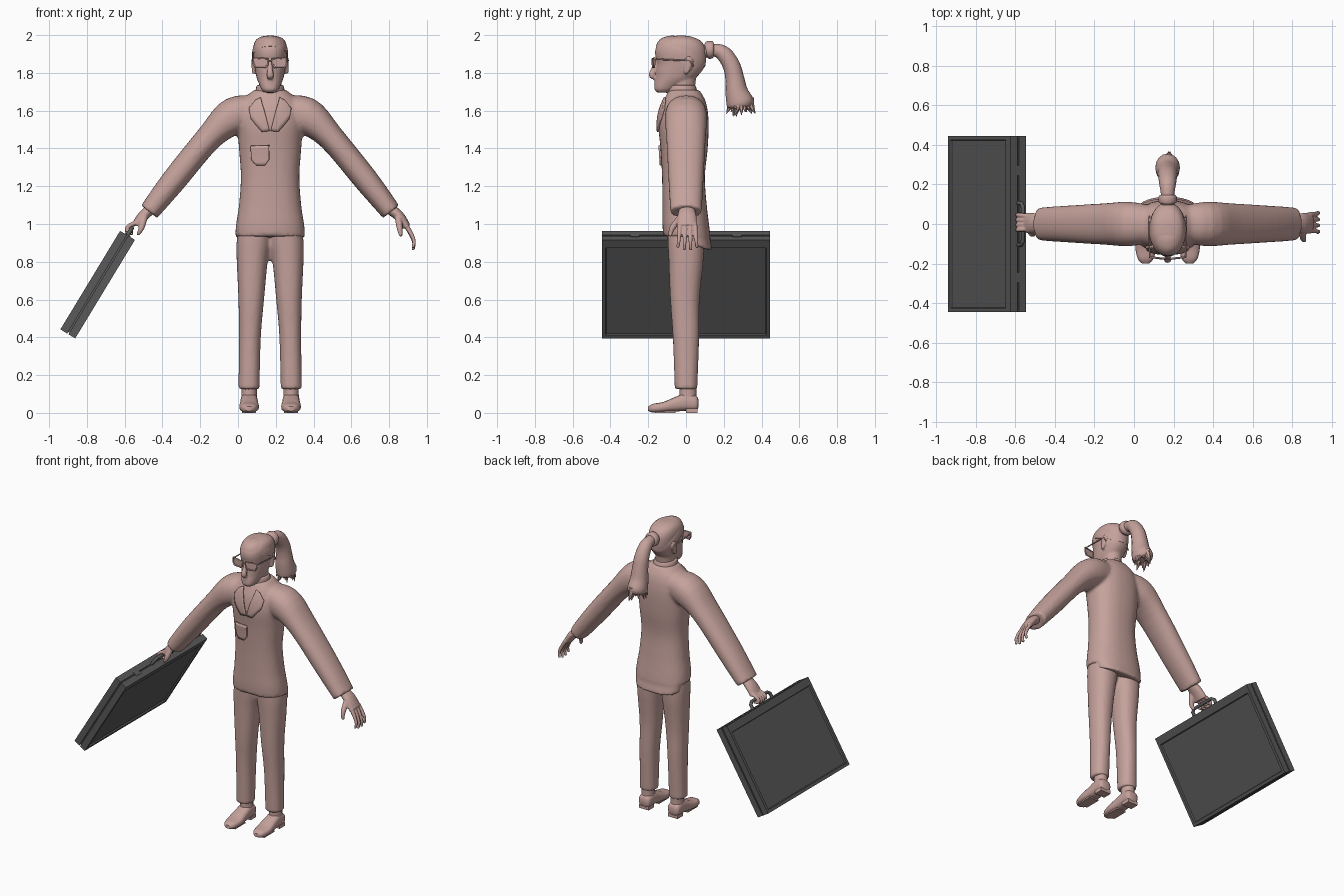
import bpy, bmesh, math, random
from mathutils import Vector, Matrix

random.seed(3)
if "Cube" in bpy.data.objects:
    bpy.data.objects.remove(bpy.data.objects["Cube"])

CX = 0.17                      # centre line of the figure
X, Y, Z = Vector((1, 0, 0)), Vector((0, 1, 0)), Vector((0, 0, 1))


def material(name, rgb):
    m = bpy.data.materials.new(name)
    m.use_nodes = True
    m.diffuse_color = (*rgb, 1)
    m.node_tree.nodes["Principled BSDF"].inputs["Base Color"].default_value = (*rgb, 1)
    return m


CLAY = material("dusty pink", (0.56, 0.36, 0.33))
DARK = material("charcoal", (0.1, 0.1, 0.1))


def resample(pts, steps=4):
    """Catmull-Rom through tuples of equal length."""
    out = []
    for i in range(len(pts) - 1):
        quad = zip(pts[max(i - 1, 0)], pts[i], pts[i + 1], pts[min(i + 2, len(pts) - 1)])
        quad = list(quad)
        for k in range(steps):
            t = k / steps
            out.append([b + 0.5 * t * (c - a + t * (2 * a - 5 * b + 4 * c - d + t * (3 * (b - c) + d - a)))
                        for a, b, c, d in quad])
    return out + [list(pts[-1])]


def tube(bm, pts, side, tangent=None, n=20, power=1.0):
    """Loft rings (x, y, z, radius across, radius along side) into a closed skin."""
    pts = resample(pts)
    rings = []
    for i, p in enumerate(pts):
        a, b = pts[max(i - 1, 0)], pts[min(i + 1, len(pts) - 1)]
        t = tangent or (Vector(b[:3]) - Vector(a[:3]))
        u = t.cross(side).normalized()
        ring = []
        for k in range(n):
            w = 2 * math.pi * k / n
            c, s = math.cos(w), math.sin(w)
            c, s = [math.copysign(abs(q) ** power, q) for q in (c, s)]
            ring.append(bm.verts.new(Vector(p[:3]) + u * c * max(p[3], 0.001) + side * s * max(p[4], 0.001)))
        rings.append(ring)
    for lo, hi in zip(rings, rings[1:]):
        for k in range(n):
            bm.faces.new((lo[k], lo[(k + 1) % n], hi[(k + 1) % n], hi[k]))
    bm.faces.new(rings[0])
    bm.faces.new(rings[-1])


def finish(name, bm, mat, voxel=0, angle=45):
    bmesh.ops.recalc_face_normals(bm, faces=bm.faces)
    me = bpy.data.meshes.new(name)
    bm.to_mesh(me)
    bm.free()
    ob = bpy.data.objects.new(name, me)
    bpy.context.collection.objects.link(ob)
    me.materials.append(mat)
    bpy.ops.object.select_all(action="DESELECT")
    ob.select_set(True)
    bpy.context.view_layer.objects.active = ob
    if voxel:                  # blend overlapping lofts into one skin
        r = ob.modifiers.new("blend", "REMESH")
        r.mode, r.voxel_size, r.use_smooth_shade = "VOXEL", voxel, True
        s = ob.modifiers.new("relax", "SMOOTH")
        s.factor, s.iterations = 0.5, 4
    else:
        bpy.ops.object.shade_smooth_by_angle(angle=math.radians(angle))
    return ob


def wire(name, paths, radius, mat, cyclic=False):
    cu = bpy.data.curves.new(name, "CURVE")
    cu.dimensions, cu.bevel_depth, cu.bevel_resolution = "3D", radius, 2
    cu.use_fill_caps = True
    for path in paths:
        sp = cu.splines.new("POLY")
        sp.points.add(len(path) - 1)
        for q, p in zip(sp.points, path):
            q.co = (*p, 1)
        sp.use_cyclic_u = cyclic
    cu.materials.append(mat)
    ob = bpy.data.objects.new(name, cu)
    bpy.context.collection.objects.link(ob)
    return ob


def stack(rows):
    """Rows of height, half width, front y, back y as upright ring data."""
    return [(CX, (f + b) / 2, z, (b - f) / 2, w) for z, w, f, b in rows]


# Jacket: body, dropped back hem and both sleeves
bm = bmesh.new()
tube(bm, stack([(0.935, .185, -.12, .13), (1.0, .18, -.125, .122), (1.1, .165, -.125, .11),
                (1.25, .155, -.127, .1), (1.4, .165, -.135, .115), (1.52, .172, -.147, .12),
                (1.6, .165, -.137, .115), (1.66, .14, -.115, .1), (1.71, .085, -.09, .07)]),
     X, Z, 32, 0.85)
tube(bm, [(CX, 0.045, 0.885, .1, .165), (CX, 0.03, 0.96, .1, .17), (CX, 0.02, 1.05, .09, .15)],
     X, Vector((0, 0.3, 1)), 32, 0.85)
for s in (-1, 1):
    tube(bm, [(CX + s * d, 0, z, r, ry) for d, z, r, ry in (
        (.06, 1.595, .08, .09), (.19, 1.572, .1, .112), (.32, 1.46, .071, .105),
        (.51, 1.23, .066, .093), (.64, 1.065, .054, .084))], Y, None, 24, 0.9)
jacket = finish("jacket", bm, CLAY, 0.011)

# Trousers
bm = bmesh.new()
for s in (-1, 1):
    tube(bm, [(CX + s * d, y, z, ry, w) for z, d, w, y, ry in (
        (1.0, .08, .085, 0, .1), (.9, .088, .09, 0, .097), (.8, .095, .082, 0, .092),
        (.6, .1, .068, -.006, .078), (.4, .107, .058, 0, .07), (.125, .112, .056, 0, .06))],
         X, -Z, 24, 0.9)
finish("trousers", bm, CLAY, 0.011)

# Shoes with heel blocks and ankles
for s, label in ((-1, "right"), (1, "left")):
    x = CX + s * 0.111
    bm = bmesh.new()
    tube(bm, [(x, y, z, h, w) for y, z, h, w in (
        (.066, .05, .02, .025), (.052, .052, .04, .042), (0, .058, .047, .045), (-.06, .045, .038, .048),
        (-.12, .031, .027, .052), (-.175, .025, .023, .04), (-.2, .022, .012, .018))],
         X, -Y, 20, 0.75)
    tube(bm, [(x, 0.01, z, r, r * .9) for z, r in ((.06, .047), (.1, .045), (.15, .045))], X, Z, 16)
    bmesh.ops.create_cube(bm, size=1, matrix=Matrix.Translation((x, .03, .012)) @ Matrix.Diagonal((.075, .06, .024, 1)))
    bmesh.ops.create_cube(bm, size=1, matrix=Matrix.Translation((x, -.11, .005)) @ Matrix.Diagonal((.07, .11, .01, 1)))
    finish(label + "_shoe", bm, CLAY)

# Hands: one relaxed, one curled round the case handle
HANDS = {
    "left": (((.79, 1.09), (.85, 1.045), (.893, .985)),
             ((.885, 1.0), (.916, .945), (.932, .9), (.926, .862)),
             ((.85, -.03, 1.03), (.855, -.072, .98), (.862, -.085, .935))),
    "right": (((-.45, 1.09), (-.505, 1.04), (-.54, .995)),
              ((-.53, 1.01), (-.578, .985), (-.588, .957), (-.556, .948)),
              ((-.495, -.025, 1.04), (-.512, -.05, .975), (-.53, -.045, .942))),
}
for label, (palm, finger, thumb) in HANDS.items():
    bm = bmesh.new()
    tube(bm, [(x, 0.005, z, r, w) for (x, z), r, w in zip(palm, (.03, .028, .022), (.036, .05, .054))], Y, None, 16)
    for k in range(4):
        spread = (k - 1.5) * (0.031 if label == "left" else 0.026)
        tube(bm, [(x, .008 + spread * (.85 + .08 * i), z + (.012 if k in (0, 3) else 0) * i / 3,
                   .014 - .002 * i, .013 - .0015 * i) for i, (x, z) in enumerate(finger)], Y, None, 10)
    tube(bm, [(*p, r, r) for p, r in zip(thumb, (.02, .016, .009))], Y.cross(Z), None, 10)
    finish(label + "_hand", bm, CLAY, 0.0045)

# Head with neck, nose, lips, brow and ears
bm = bmesh.new()
tube(bm, stack([(1.695, .028, -.15, -.09), (1.71, .044, -.166, -.06), (1.735, .056, -.166, -.02),
                (1.77, .07, -.16, .045), (1.81, .079, -.158, .085), (1.85, .085, -.154, .104),
                (1.9, .09, -.164, .108), (1.94, .089, -.157, .1), (1.972, .077, -.128, .075),
                (1.99, .053, -.09, .035), (1.997, .02, -.05, 0)]), X, Z, 28, 0.9)
tube(bm, [(CX, -.02, 1.62, .075, .065), (CX, -.02, 1.72, .068, .06), (CX, -.01, 1.8, .07, .06)], X, Z)
tube(bm, [(CX, -.15, 1.862, .012, .012), (CX, -.17, 1.82, .015, .014), (CX, -.18, 1.787, .018, .02),
          (CX, -.165, 1.772, .008, .015)], X, None, 12)
for z in (1.752, 1.742):
    tube(bm, [(CX + d, -.158 + abs(d) * .3, z, r, r) for d, r in ((-.028, .004), (0, .01), (.028, .004))], Z, None, 10)
for s in (-1, 1):
    tube(bm, [(CX + s * .086, y, z, .012, w) for y, z, w in (
        (0, 1.795, .008), (.008, 1.82, .018), (.014, 1.86, .024), (.014, 1.885, .012))], Y, Z, 12)
finish("head", bm, CLAY, 0.006)

# Swept-back hair cap
bm = bmesh.new()
tube(bm, [(CX, y, z, r, w) for y, z, r, w in (
    (-.03, 1.885, .142, .095), (-.022, 1.91, .138, .095), (-.014, 1.938, .12, .088),
    (-.006, 1.965, .08, .07), (-.002, 1.98, .035, .03))], X, Vector((0, 0.4, 0.92)), 28)
finish("hair_cap", bm, CLAY, 0, 60)

# Ponytail, its band and ragged ends
bm = bmesh.new()
tube(bm, [(CX, y, z, r, w) for y, z, r, w in (
    (.08, 1.91, .035, .035), (.15, 1.92, .034, .034), (.2, 1.9, .042, .042), (.24, 1.84, .046, .048),
    (.258, 1.77, .05, .052), (.268, 1.7, .06, .058), (.287, 1.64, .072, .062), (.292, 1.615, .05, .05))],
     X, None, 16)
for k in range(22):
    a, q = random.uniform(0, 2 * math.pi), random.uniform(.3, 1)
    x, y = CX + .05 * q * math.cos(a), .288 + .058 * q * math.sin(a)
    tip = (x + .015 * math.cos(a), y + .022 * math.sin(a), random.uniform(1.565, 1.61))
    tube(bm, [(x, y, 1.67, .014, .014), (x, y, 1.63, .016, .014), (*tip, .001, .001)], X, None, 6)
finish("ponytail", bm, CLAY)
bm = bmesh.new()
tube(bm, [(CX, y, z, r, r) for y, z, r in (
    (.105, 1.918, .03), (.11, 1.919, .044), (.128, 1.922, .047), (.143, 1.922, .043), (.148, 1.922, .03))], X)
finish("hair_band", bm, CLAY)

# Shirt collar round the neck
bm = bmesh.new()
tube(bm, [(CX, -.02 + .1 * (1.7 - z), z, r, r * .97) for z, r in ((1.65, .085), (1.7, .08), (1.73, .074), (1.735, .066))], X, Z, 24)
finish("shirt_collar", bm, CLAY)

# Lapels and breast pocket: plates laid onto the jacket
LAPEL = ((.06, 1.695), (.095, 1.68), (.135, 1.625), (.112, 1.56), (.045, 1.487), (.003, 1.492), (.03, 1.6))
POCKET = ((-.12, 1.41), (-.005, 1.415), (-.005, 1.34), (-.03, 1.308), (-.08, 1.308), (-.115, 1.335))
PLATES = {"left_lapel": LAPEL, "right_lapel": [(-d, z) for d, z in LAPEL], "pocket": POCKET}
for name, outline in PLATES.items():
    bm = bmesh.new()
    bm.faces.new([bm.verts.new((CX + d, -.16, z)) for d, z in outline])
    bmesh.ops.triangulate(bm, faces=bm.faces)
    bmesh.ops.subdivide_edges(bm, edges=bm.edges, cuts=5, use_grid_fill=True)
    ob = finish(name, bm, CLAY)
    w = ob.modifiers.new("lay_on", "SHRINKWRAP")
    w.target, w.wrap_mode, w.offset = jacket, "OUTSIDE_SURFACE", 0.005
    t = ob.modifiers.new("cloth", "SOLIDIFY")
    t.thickness, t.offset = 0.011, 0

# Glasses: rims, lenses, bridge and temples
rims, bars = [], [[(CX - .012, -.178, 1.865), (CX + .012, -.178, 1.865)]]
bm = bmesh.new()
for s in (-1, 1):
    rim = [(CX + s * d, -.178 + d * .12, z) for d, z in
           ((.012, 1.875), (.088, 1.88), (.09, 1.85), (.078, 1.83), (.024, 1.83), (.012, 1.845))]
    rims.append(rim)
    bm.faces.new([bm.verts.new(p) for p in rim])
    bars.append([(CX + s * .09, -.166, 1.873), (CX + s * .095, -.06, 1.868),
                 (CX + s * .095, .02, 1.865), (CX + s * .092, .04, 1.835)])
finish("lenses", bm, CLAY)
wire("glasses_rims", rims, .005, CLAY, True)
wire("glasses_temples", bars, .004, CLAY)

# Briefcase: two shells with recessed panels, a seam strip, latches and a handle
place = Matrix.Translation((-.743, 0, .679)) @ Matrix.Rotation(.545, 4, "Y")
for s, label in ((-1, "outer"), (1, "inner")):
    bm = bmesh.new()
    bmesh.ops.create_cube(bm, size=1, matrix=Matrix.Translation((s * .025, 0, 0)) @ Matrix.Diagonal((.042, .89, .61, 1)))
    bm.normal_update()
    face = [f for f in bm.faces if f.normal.x * s > .9]
    bmesh.ops.inset_region(bm, faces=face, thickness=.028)
    for v in face[0].verts:
        if v.co.z > 0:
            v.co.z -= .03
    bmesh.ops.inset_region(bm, faces=face, thickness=.006, depth=-.01)
    finish(label + "_case_shell", bm, DARK, 0, 30).matrix_world = place
bm = bmesh.new()
bmesh.ops.create_cube(bm, size=1, matrix=Matrix.Diagonal((.02, .87, .59, 1)))
for y in (-.27, .27):
    bmesh.ops.create_cube(bm, size=1, matrix=Matrix.Translation((0, y, .302)) @ Matrix.Diagonal((.035, .05, .014, 1)))
finish("case_seam_and_latches", bm, DARK, 0, 30).matrix_world = place
wire("case_handle", [[(0, -.105, .3), (0, -.105, .335), (0, -.085, .35), (0, .085, .35),
                      (0, .105, .335), (0, .105, .3)]], .011, DARK).matrix_world = place
